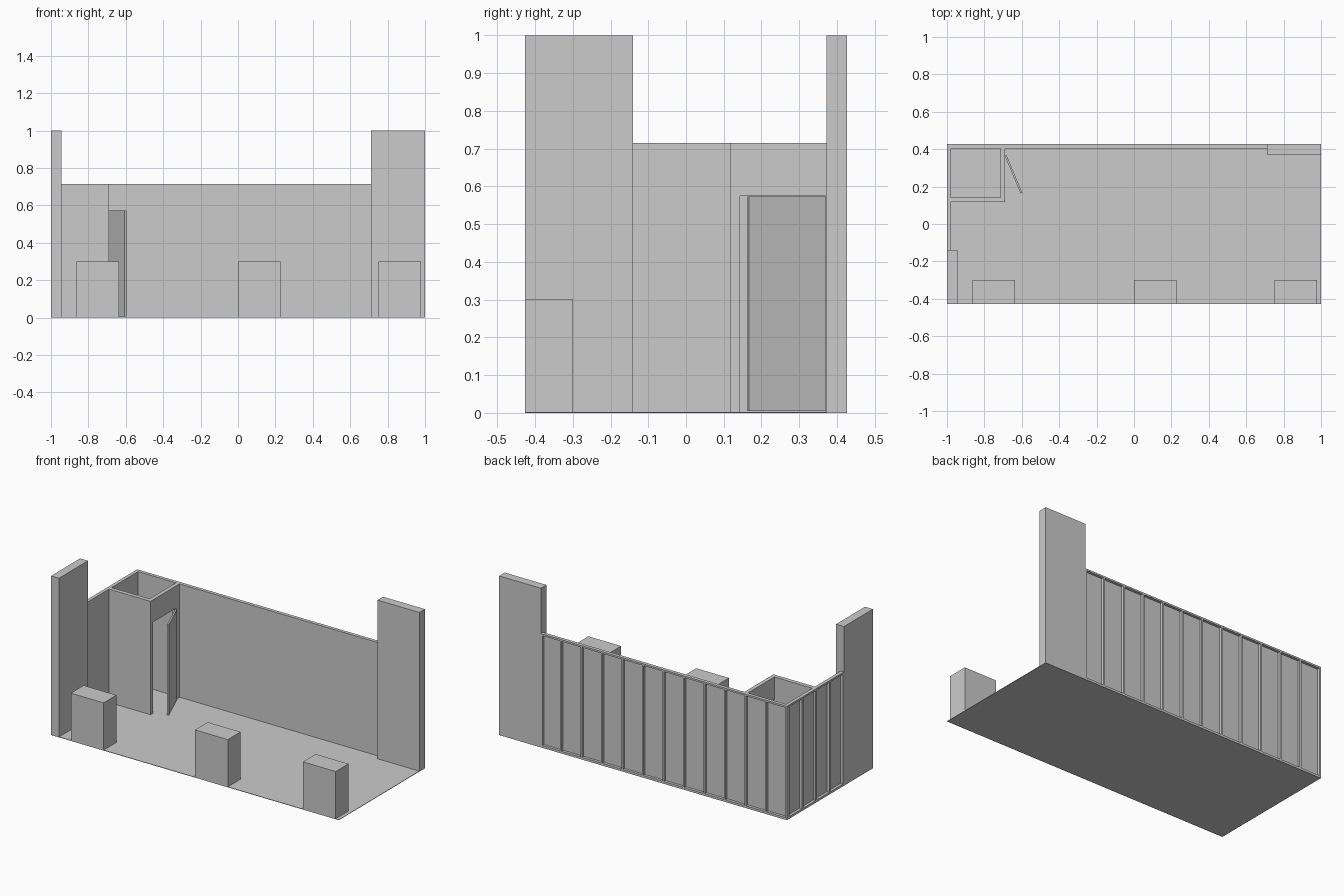
import bpy, bmesh, math
from mathutils import Vector

if "Cube" in bpy.data.objects:
    bpy.data.objects.remove(bpy.data.objects["Cube"])

F = 0.003      # floor thickness
H = 0.715      # wall height
T = 0.022      # framed wall depth
S = 0.005      # facing sheet thickness
W = 0.011      # timber width
X, Y = 1.0, 0.427


def add_box(bm, x0, x1, y0, y1, z0, z1):
    v = [bm.verts.new((x, y, z)) for z in (z0, z1)
         for x, y in ((x0, y0), (x1, y0), (x1, y1), (x0, y1))]
    for f in ((3, 2, 1, 0), (4, 5, 6, 7), (0, 1, 5, 4),
              (1, 2, 6, 5), (2, 3, 7, 6), (3, 0, 4, 7)):
        bm.faces.new([v[i] for i in f])


def make(name, *boxes):
    bm = bmesh.new()
    for b in boxes:
        add_box(bm, *b)
    me = bpy.data.meshes.new(name)
    bm.to_mesh(me)
    bm.free()
    ob = bpy.data.objects.new(name, me)
    bpy.context.collection.objects.link(ob)
    return ob


# floor and tall end towers
make("floor", (-X, X, -Y, Y, 0, F))
make("back_tower", (0.71, X, 0.372, Y, F, 1))
make("left_tower", (-X, -0.945, -Y, -0.14, F, 1))

# back wall: inner sheet with rails and studs on the outside
yi, ys = Y - T, Y - T + S
xi, xs = -X + T, -X + T - S
make("back_wall_sheet", (xs, 0.71, yi, ys, F, H))
make("back_wall_rails",
     (-X, 0.71, ys, Y, F, F + W), (-X, 0.71, ys, Y, H - W, H))
pitch = (0.71 + X) / 12
make("back_wall_studs", *[
    (x, x + W, ys, Y, F + W, H - W)
    for x in [-X + i * pitch for i in range(12)] + [0.71 - W]])

# left wall, framed the same way
make("left_wall_sheet", (xs, xi, -0.14, yi, F, H))
make("left_wall_rails",
     (-X, xs, -0.14, ys, F, F + W), (-X, xs, -0.14, ys, H - W, H))
make("left_wall_studs", *[
    (-X, xs, y - W, y, F + W, H - W)
    for y in [ys - i * (ys + 0.14 - W) / 4 for i in range(5)]])

# corner closet with a doorway in its right wall
make("closet_front_wall", (xi, -0.69, 0.117, 0.143, F, H))
make("closet_side_wall",
     (-0.715, -0.69, 0.143, 0.37, 0.575, H),
     (-0.715, -0.69, 0.37, yi, F, H))

# open door, hinged at the back jamb
a, b = Vector((-0.687, 0.368)), Vector((-0.602, 0.165))
d = b - a
door = make("open_door", (0, d.length, -0.005, 0.005, F + 0.002, 0.573))
door.location = (a.x, a.y, 0)
door.rotation_euler.z = math.atan2(d.y, d.x)

# front counters
for i, x in enumerate((-0.863, 0.0, 0.75)):
    make(f"counter_{i + 1}", (x, x + 0.228, -Y, -0.30, F, 0.30))
